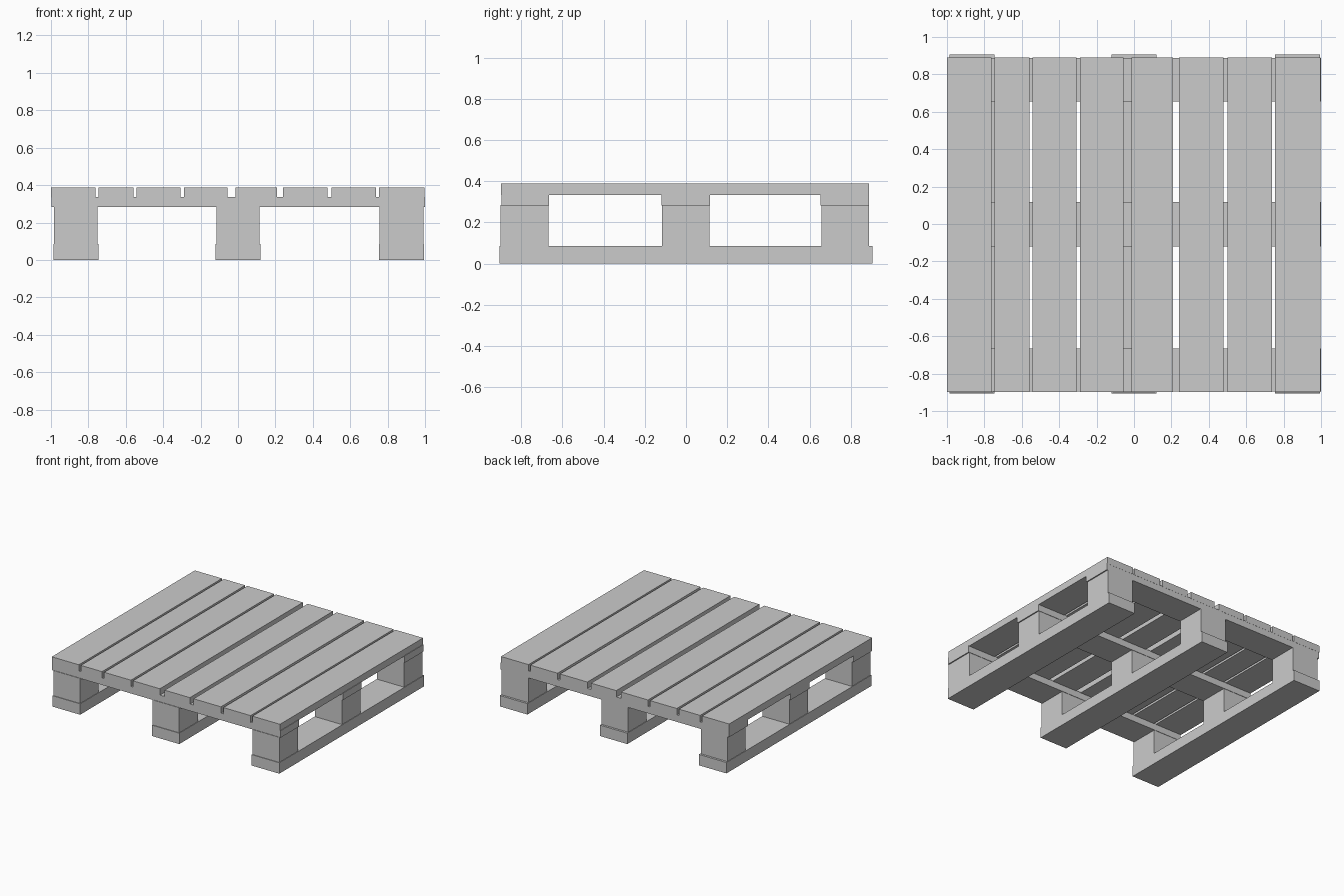
import bpy

if "Cube" in bpy.data.objects:
    bpy.data.objects.remove(bpy.data.objects["Cube"])


def board(name, x0, x1, y0, y1, z0, z1):
    """Axis-aligned box from its limits."""
    bpy.ops.mesh.primitive_cube_add(
        size=1, location=((x0 + x1) / 2, (y0 + y1) / 2, (z0 + z1) / 2))
    ob = bpy.context.object
    ob.name = name
    ob.scale = (x1 - x0, y1 - y0, z1 - z0)
    bpy.ops.object.transform_apply(location=False, rotation=False, scale=True)
    return ob


# Deck slats, unevenly spaced along x
slats = [(-1.0, -0.763), (-0.746, -0.56), (-0.542, -0.308), (-0.29, -0.055),
         (-0.013, 0.208), (0.24, 0.479), (0.501, 0.739), (0.755, 0.996)]
for x0, x1 in slats:
    board("deck_slat", x0, x1, -0.898, 0.889, 0.333, 0.388)

# Cross boards under the deck
rows = [(-0.896, -0.665), (-0.119, 0.117), (0.654, 0.888)]
for y0, y1 in rows:
    board("cross_board", -0.998, 1.0, y0, y1, 0.282, 0.337)

# Bottom runners, each carrying three blocks
columns = [(-0.987, -0.747), (-0.12, 0.12), (0.753, 0.995)]
blocks_y = [(-0.9, -0.668), (-0.117, 0.114), (0.658, 0.888)]
for x0, x1 in columns:
    board("bottom_runner", x0, x1, -0.905, 0.905, 0.0, 0.086)
    for y0, y1 in blocks_y:
        board("spacer_block", x0 + 0.004, x1 - 0.004, y0, y1, 0.084, 0.284)
